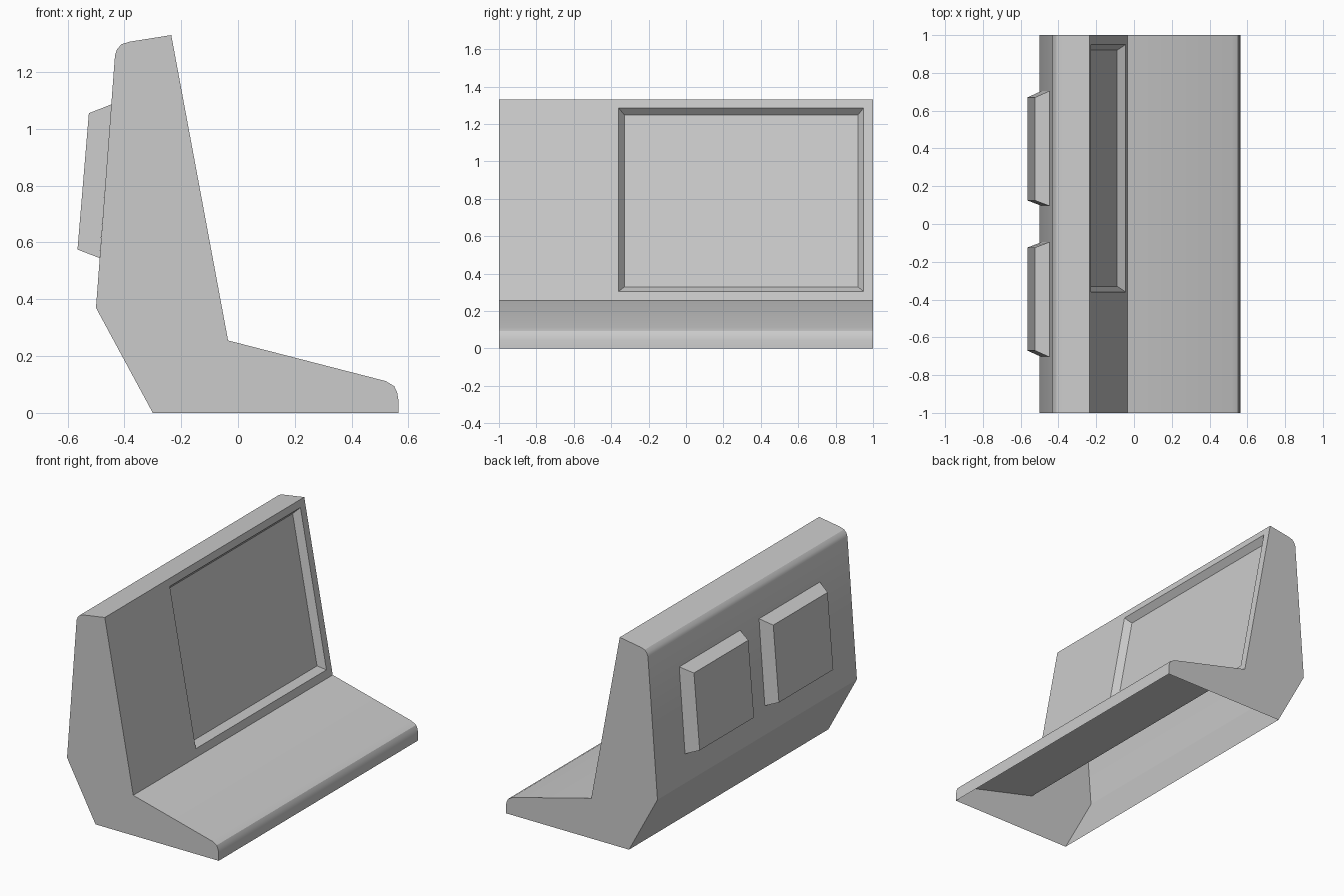
import bpy
import bmesh
import math
from mathutils import Vector

cube = bpy.data.objects.get("Cube")
if cube:
    bpy.data.objects.remove(cube, do_unlink=True)

GREY = (0.6, 0.6, 0.6, 1.0)
grey = bpy.data.materials.new("plain grey")
grey.use_nodes = True
grey.diffuse_color = GREY
grey.node_tree.nodes["Principled BSDF"].inputs["Base Color"].default_value = GREY


def bridge(bm, ring_a, ring_b, skip=()):
    """Join two equal rings of vertices with quads, leaving out the skipped sides."""
    n = len(ring_a)
    for i in range(n):
        if i not in skip:
            j = (i + 1) % n
            bm.faces.new((ring_a[i], ring_a[j], ring_b[j], ring_b[i]))


def ring(bm, points):
    return [bm.verts.new(p) for p in points]


def finish(bm, name):
    bmesh.ops.remove_doubles(bm, verts=bm.verts, dist=0.0001)
    bmesh.ops.recalc_face_normals(bm, faces=bm.faces)
    mesh = bpy.data.meshes.new(name)
    bm.to_mesh(mesh)
    bm.free()
    mesh.materials.append(grey)
    obj = bpy.data.objects.new(name, mesh)
    bpy.context.collection.objects.link(obj)
    bpy.ops.object.select_all(action="DESELECT")
    obj.select_set(True)
    bpy.context.view_layer.objects.active = obj
    bpy.ops.object.shade_smooth_by_angle(angle=math.radians(30))
    return obj


# Console body: side profile (x, z) swept along y, open underneath
wall_top, wall_foot = (-0.235, 1.33), (-0.035, 0.255)
profile = [
    wall_top, wall_foot,
    (0.52, 0.112), (0.55, 0.094), (0.56, 0.073), (0.565, 0.045), (0.565, 0),
    (-0.30, 0), (-0.50, 0.37),
    (-0.433, 1.26), (-0.426, 1.28), (-0.41, 1.298), (-0.38, 1.307),
]
bm = bmesh.new()
ends = [ring(bm, [(x, y, z) for x, z in profile]) for y in (-1, 1)]
bridge(bm, *ends, skip=(0, 6))  # the panel wall and the underside
for end in ends:
    bm.faces.new(end)

# Panel wall with a bevelled recess, built from nested rectangles
top, foot = Vector((wall_top[0], 0, wall_top[1])), Vector((wall_foot[0], 0, wall_foot[1]))
up = (top - foot).normalized()
normal = Vector((up.z, 0, -up.x))


def wall_rect(y0, y1, low, high, depth=0.0):
    corners = ((y0, low), (y1, low), (y1, high), (y0, high))
    return ring(bm, [foot + up * s - normal * depth + Vector((0, y, 0)) for y, s in corners])


outer = wall_rect(-1, 1, 0, (top - foot).length)
rim = wall_rect(-0.36, 0.95, 0.05, 1.048)
floor = wall_rect(-0.33, 0.92, 0.082, 1.018, 0.04)
bridge(bm, outer, rim)
bridge(bm, rim, floor)
bm.faces.new(floor)
finish(bm, "console_body")

# Two tapered housings on the back, mirrored about the middle
for side, name in ((1, "left_back_housing"), (-1, "right_back_housing")):
    bm = bmesh.new()
    rings = []
    for (x0, z0), (x1, z1), y0, y1 in (
        ((-0.487, 0.545), (-0.446, 1.086), 0.095, 0.705),
        ((-0.565, 0.575), (-0.525, 1.055), 0.125, 0.67),
    ):
        corners = ((x0, y0, z0), (x0, y1, z0), (x1, y1, z1), (x1, y0, z1))
        rings.append(ring(bm, [(x, side * y, z) for x, y, z in corners]))
    bridge(bm, *rings)
    bm.faces.new(rings[1])
    finish(bm, name)
